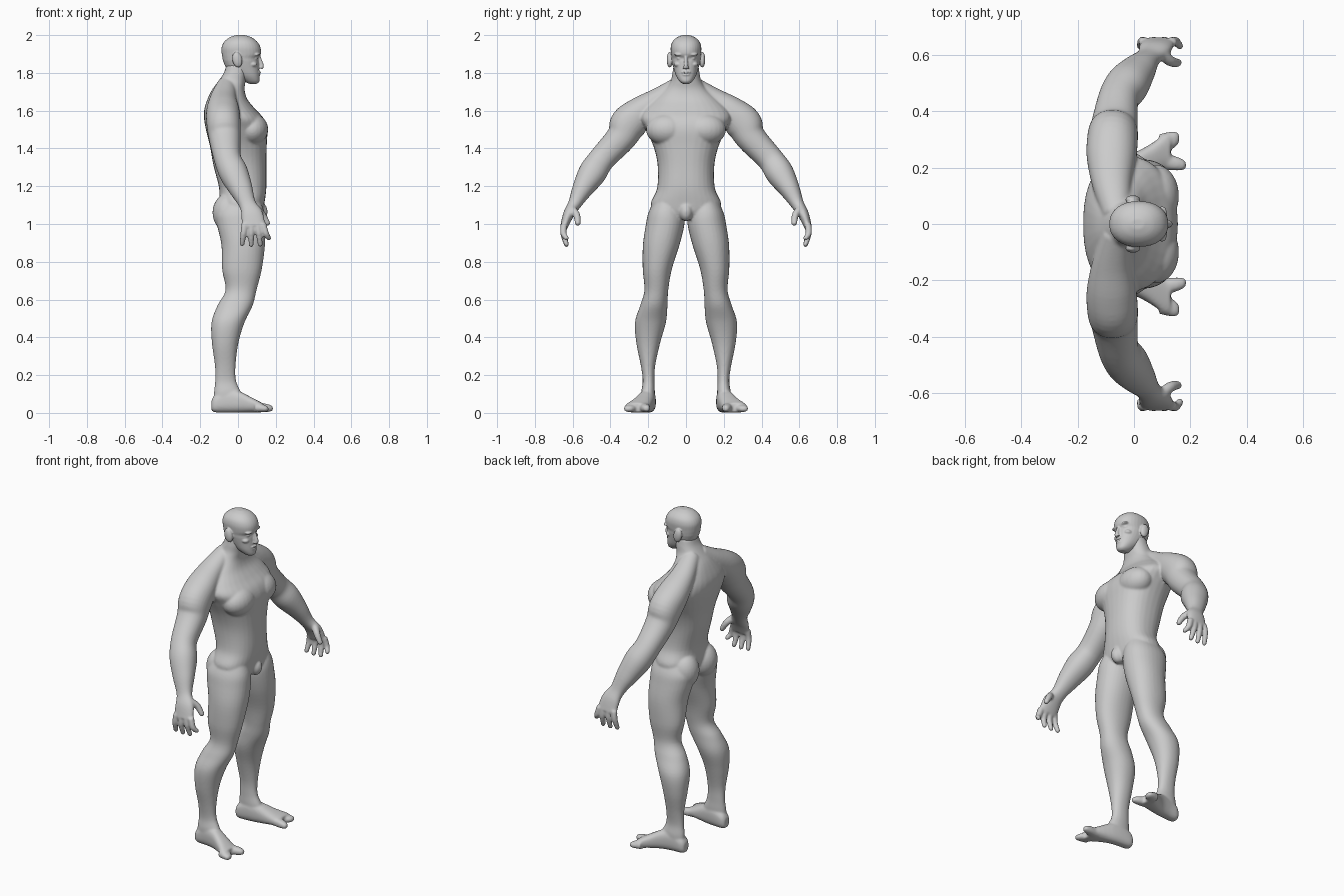
import bpy, bmesh, math
from mathutils import Vector, Matrix

SIDES = 32


def spline(a, b, c, d, t):
    return 0.5 * (2 * b + (c - a) * t + (2 * a - 5 * b + 4 * c - d) * t * t
                  + (3 * b - a - 3 * c + d) * t ** 3)


def tube(bm, rings, ref, axis=None, n=2.0, s=1, steps=5):
    """Loft of rings (x, y, z, ru, rv); ru lies along ref. s=-1 mirrors in y."""
    r = [Vector(q) for q in rings]
    r = [r[0]] + r + [r[-1]]
    fine = [spline(*r[i - 1:i + 3], k / steps)
            for i in range(1, len(r) - 2) for k in range(steps)] + [r[-1]]
    loops = []
    for i, q in enumerate(fine):
        a, b = fine[max(i - 1, 0)], fine[min(i + 1, len(fine) - 1)]
        t = Vector(axis) if axis else (Vector(b[:3]) - Vector(a[:3])).normalized()
        u = Vector(ref)
        u = (u - t * u.dot(t)).normalized()
        v = t.cross(u)
        loop = []
        for k in range(SIDES):
            an = 2 * math.pi * k / SIDES
            c, d = [math.copysign(abs(w) ** (2 / n), w) for w in (math.cos(an), math.sin(an))]
            p = Vector(q[:3]) + u * c * q[3] + v * d * q[4]
            loop.append(bm.verts.new((p.x, s * p.y, p.z)))
        loops.append(loop)
    for A, B in zip(loops, loops[1:]):
        for k in range(SIDES):
            j = (k + 1) % SIDES
            bm.faces.new((A[k], A[j], B[j], B[k]))
    bm.faces.new(loops[0])
    bm.faces.new(loops[-1])


def stack(bm, rows, n=2.0, s=1):
    """Horizontal sections: z, back x, front x, centre y, half width."""
    tube(bm, [((b + f) / 2, y, z, (f - b) / 2, w) for z, b, f, y, w in rows],
         (1, 0, 0), (0, 0, 1), n, s)


def blob(bm, c, r, s=1, rot=0):
    m = (Matrix.Translation((c[0], s * c[1], c[2])) @ Matrix.Rotation(rot, 4, 'Y')
         @ Matrix.Diagonal((*r, 1)))
    bmesh.ops.create_uvsphere(bm, u_segments=24, v_segments=16, radius=1, matrix=m)


def finger(bm, pts, r, s):
    tube(bm, [(*p, r * k, r * k) for p, k in zip(pts, (1.1, 1, .8))], (1, .3, 0), s=s)
    blob(bm, pts[-1], (r * .8,) * 3, s)


def fuse(bm, name, voxel, smooth):
    bmesh.ops.recalc_face_normals(bm, faces=bm.faces)
    me = bpy.data.meshes.new(name)
    bm.to_mesh(me)
    bm.free()
    ob = bpy.data.objects.new(name, me)
    bpy.context.collection.objects.link(ob)
    m = ob.modifiers.new("fuse", 'REMESH')
    m.mode, m.voxel_size, m.use_smooth_shade = 'VOXEL', voxel, True
    m = ob.modifiers.new("soften", 'SMOOTH')
    m.factor, m.iterations = 0.5, smooth
    return ob


body = bmesh.new()

# Torso and neck
stack(body, [
    (1.025, -.05, .11, 0, .12), (1.06, -.085, .13, 0, .17), (1.11, -.10, .14, 0, .186),
    (1.19, -.10, .15, 0, .153), (1.31, -.13, .15, 0, .150), (1.41, -.148, .152, 0, .172),
    (1.50, -.17, .155, 0, .212), (1.56, -.18, .135, 0, .24), (1.61, -.178, .09, 0, .22),
    (1.66, -.162, .05, 0, .17), (1.71, -.138, .035, 0, .115), (1.755, -.105, .04, 0, .082),
    (1.80, -.075, .048, 0, .072), (1.84, -.062, .05, 0, .066)], n=2.35)
blob(body, (.115, 0, 1.065), (.042, .036, .05))

for s in (1, -1):
    # Chest and buttock muscles
    blob(body, (.075, .10, 1.50), (.085, .112, .085), s)
    blob(body, (-.055, .088, 1.06), (.08, .082, .10), s)
    # Legs
    stack(body, [
        (1.12, -.08, .12, .10, .07), (1.06, -.115, .14, .106, .093), (1.0, -.112, .145, .110, .102),
        (.89, -.088, .143, .131, .097), (.76, -.084, .126, .152, .077), (.65, -.066, .098, .157, .063),
        (.57, -.108, .078, .170, .072), (.48, -.14, .035, .188, .082), (.37, -.138, .002, .200, .063),
        (.25, -.122, -.013, .201, .038), (.17, -.121, -.010, .198, .031),
        (.11, -.127, .015, .201, .036), (.05, -.13, .03, .203, .035)], n=2.15, s=s)
    # Feet with a split big toe
    tube(body, [(-.14, .197, .04, .022, .028), (-.12, .197, .05, .036, .047), (-.06, .20, .064, .040, .062),
                (0, .21, .060, .044, .058), (.06, .232, .045, .053, .043), (.11, .256, .032, .064, .030),
                (.13, .259, .028, .062, .024)], (0, 1, 0), (1, 0, 0), 2.5, s)
    tube(body, [(.09, .225, .030, .03, .028), (.15, .215, .026, .025, .022), (.178, .210, .024, .017, .015),
                (.185, .209, .022, .008, .007)], (0, 1, 0), (1, 0, 0), 2.3, s)
    tube(body, [(.09, .28, .028, .04, .026), (.13, .295, .024, .033, .020), (.152, .303, .022, .024, .015),
                (.162, .305, .020, .01, .007)], (0, 1, 0), (1, 0, 0), 2.3, s)
    # Trapezius, arm and palm as one sweep
    tube(body, [
        (-.06, .03, 1.735, .05, .05), (-.078, .14, 1.662, .07, .062), (-.08, .235, 1.595, .088, .083),
        (-.076, .305, 1.53, .090, .097), (-.07, .345, 1.455, .084, .080), (-.055, .445, 1.345, .072, .070),
        (-.022, .497, 1.268, .076, .074), (.016, .548, 1.185, .062, .055), (.05, .59, 1.105, .045, .035),
        (.074, .622, 1.05, .058, .029), (.084, .646, .985, .062, .020)], (1, 0, 0), n=2.15, s=s)
    # Fingers and thumb
    for x0, x1, tip in ((.036, .022, .895), (.070, .070, .89), (.102, .118, .892), (.132, .163, .925)):
        finger(body, [(x0, .645, 1.0), ((x0 + x1) / 2, .649, .95), (x1, .633, tip)], .0165, s)
    finger(body, [(.09, .612, 1.085), (.128, .580, 1.05), (.155, .573, 1.005)], .019, s)

fuse(body, "body", .0065, 5)

# Head
head = bmesh.new()
stack(head, [
    (1.742, .06, .10, 0, .016), (1.755, .035, .113, 0, .034), (1.785, -.01, .114, 0, .053),
    (1.825, -.06, .112, 0, .066), (1.86, -.078, .110, 0, .074), (1.878, -.082, .108, 0, .076),
    (1.90, -.086, .121, 0, .079), (1.935, -.087, .119, 0, .081), (1.965, -.073, .102, 0, .072),
    (1.988, -.044, .072, 0, .048), (2.0, -.01, .036, 0, .018)], n=2.2)
# Nose and lips
tube(head, [(.108, 0, 1.895, .009, .009), (.116, 0, 1.865, .011, .009), (.124, 0, 1.838, .013, .012),
            (.120, 0, 1.824, .012, .016)], (1, 0, 0))
blob(head, (.110, 0, 1.803), (.012, .026, .006))
blob(head, (.108, 0, 1.790), (.012, .022, .006))
for s in (1, -1):
    # Ears, brows, eyes, cheekbones
    blob(head, (-.004, .086, 1.87), (.026, .016, .042), s, -.2)
    blob(head, (.100, .036, 1.897), (.018, .028, .008), s)
    blob(head, (.088, .034, 1.877), (.016, .016, .011), s)
    blob(head, (.078, .044, 1.845), (.024, .020, .014), s)
fuse(head, "head", .004, 3)

# Bake the fused surfaces
for ob in list(bpy.context.scene.objects):
    bpy.context.view_layer.objects.active = ob
    ob.select_set(True)
bpy.ops.object.convert(target='MESH')
